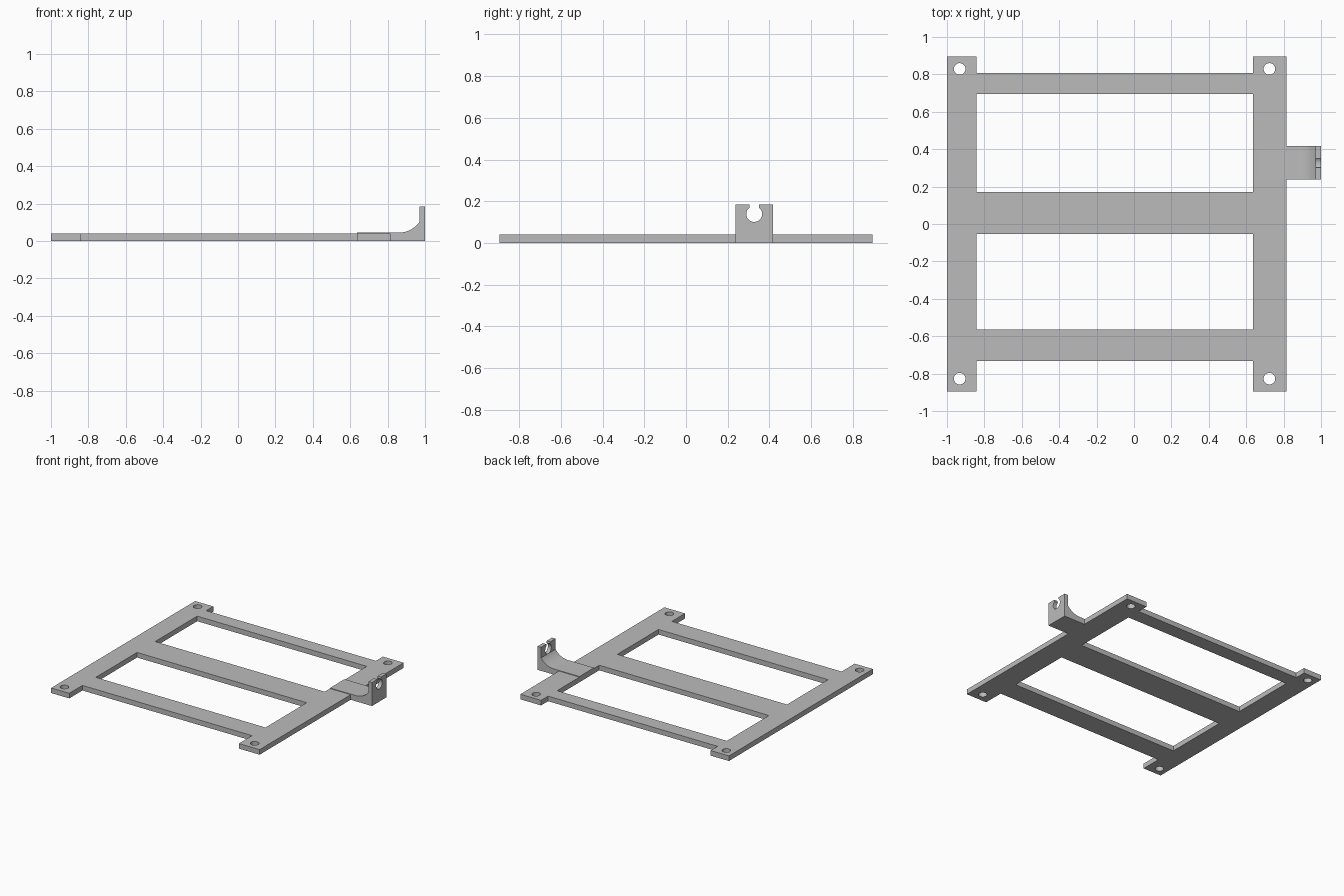
import bpy
from math import cos, sin, pi, radians
from mathutils import Matrix

cube = bpy.data.objects.get("Cube")
if cube:
    bpy.data.objects.remove(cube, do_unlink=True)

# Material
grey = bpy.data.materials.new("plain grey")
grey.use_nodes = True
colour = (0.5, 0.5, 0.5, 1)
grey.diffuse_color = colour
grey.node_tree.nodes["Principled BSDF"].inputs["Base Color"].default_value = colour


def rectangle(x0, x1, y0, y1):
    return [(x0, y0), (x1, y0), (x1, y1), (x0, y1)]


def arc(cx, cy, r, start, end, steps):
    angles = [start + (end - start) * i / steps for i in range(steps + 1)]
    return [(cx + r * cos(a), cy + r * sin(a)) for a in angles]


def extrude(name, loops, depth, matrix):
    """Filled flat outline (extra loops become holes), extruded both ways by depth / 2."""
    curve = bpy.data.curves.new(name + "_outline", "CURVE")
    curve.dimensions = "2D"
    curve.fill_mode = "BOTH"
    curve.extrude = depth / 2
    for loop in loops:
        spline = curve.splines.new("POLY")
        spline.points.add(len(loop) - 1)
        for point, (x, y) in zip(spline.points, loop):
            point.co = (x, y, 0, 1)
        spline.use_cyclic_u = True
    temp = bpy.data.objects.new(name + "_outline", curve)
    bpy.context.collection.objects.link(temp)
    mesh = bpy.data.meshes.new_from_object(
        temp.evaluated_get(bpy.context.evaluated_depsgraph_get()))
    bpy.data.objects.remove(temp, do_unlink=True)
    mesh.transform(matrix)
    mesh.name = name
    mesh.materials.clear()
    mesh.materials.append(grey)
    obj = bpy.data.objects.new(name, mesh)
    bpy.context.collection.objects.link(obj)
    # Weld the caps to the sides and shade
    bpy.ops.object.select_all(action="DESELECT")
    obj.select_set(True)
    bpy.context.view_layer.objects.active = obj
    bpy.ops.object.mode_set(mode="EDIT")
    bpy.ops.mesh.select_all(action="SELECT")
    bpy.ops.mesh.remove_doubles(threshold=0.0001)
    bpy.ops.mesh.normals_make_consistent(inside=False)
    bpy.ops.object.mode_set(mode="OBJECT")
    bpy.ops.object.shade_smooth_by_angle(angle=radians(30))
    return obj


# Base frame: two side rails, three cross bars, corner screw holes
thick = 0.04
left, left_in, right_in, right = -1.0, -0.842, 0.635, 0.815
end, back, front = 0.895, 0.808, -0.732
outline = [(left, -end), (left_in, -end), (left_in, front), (right_in, front),
           (right_in, -end), (right, -end), (right, end), (right_in, end),
           (right_in, back), (left_in, back), (left_in, end), (left, end)]
windows = [rectangle(left_in, right_in, 0.172, 0.695),
           rectangle(left_in, right_in, -0.565, -0.053)]
holes = [arc(x, y, 0.031, 0, 2 * pi, 32)[:-1]
         for x in (-0.932, 0.724) for y in (-0.827, 0.829)]
extrude("base_frame", [outline] + windows + holes, thick,
        Matrix.Translation((0, 0, thick / 2)))

# Side bracket: thin pad on the rail, arm, fillet and upright tab
upright = Matrix.Rotation(pi / 2, 4, "X")
profile = [(right_in, thick - 0.005), (right - 0.005, thick - 0.005), (right - 0.005, 0),
           (1, 0), (1, 0.185), (0.97, 0.185)]
profile += arc(0.86, 0.18, 0.135, -0.62, -pi / 2, 14) + [(right_in, 0.045)]
bracket = extrude("side_bracket", [profile], 0.18,
                  Matrix.Translation((0, 0.327, 0)) @ upright)

# Keyhole notch through the tab
notch = [(0.031, 0.25)] + [(-0.031, 0.25)]
notch += arc(0, 0.139, 0.038, pi - 0.95, 2 * pi + 0.95, 28)
facing_x = Matrix(((0, 0, 1, 0), (1, 0, 0, 0), (0, 1, 0, 0), (0, 0, 0, 1)))
cutter = extrude("notch_cutter", [notch], 0.3,
                 Matrix.Translation((0.97, 0.327, 0)) @ facing_x)
cutter.hide_render = True
cut = bracket.modifiers.new("notch", "BOOLEAN")
cut.object = cutter
cut.operation = "DIFFERENCE"
cut.solver = "EXACT"
bpy.ops.object.select_all(action="DESELECT")
bpy.context.view_layer.objects.active = bracket
bracket.select_set(True)
bpy.ops.object.modifier_apply(modifier=cut.name)
bpy.data.objects.remove(cutter, do_unlink=True)
bpy.ops.object.shade_smooth_by_angle(angle=radians(30))
